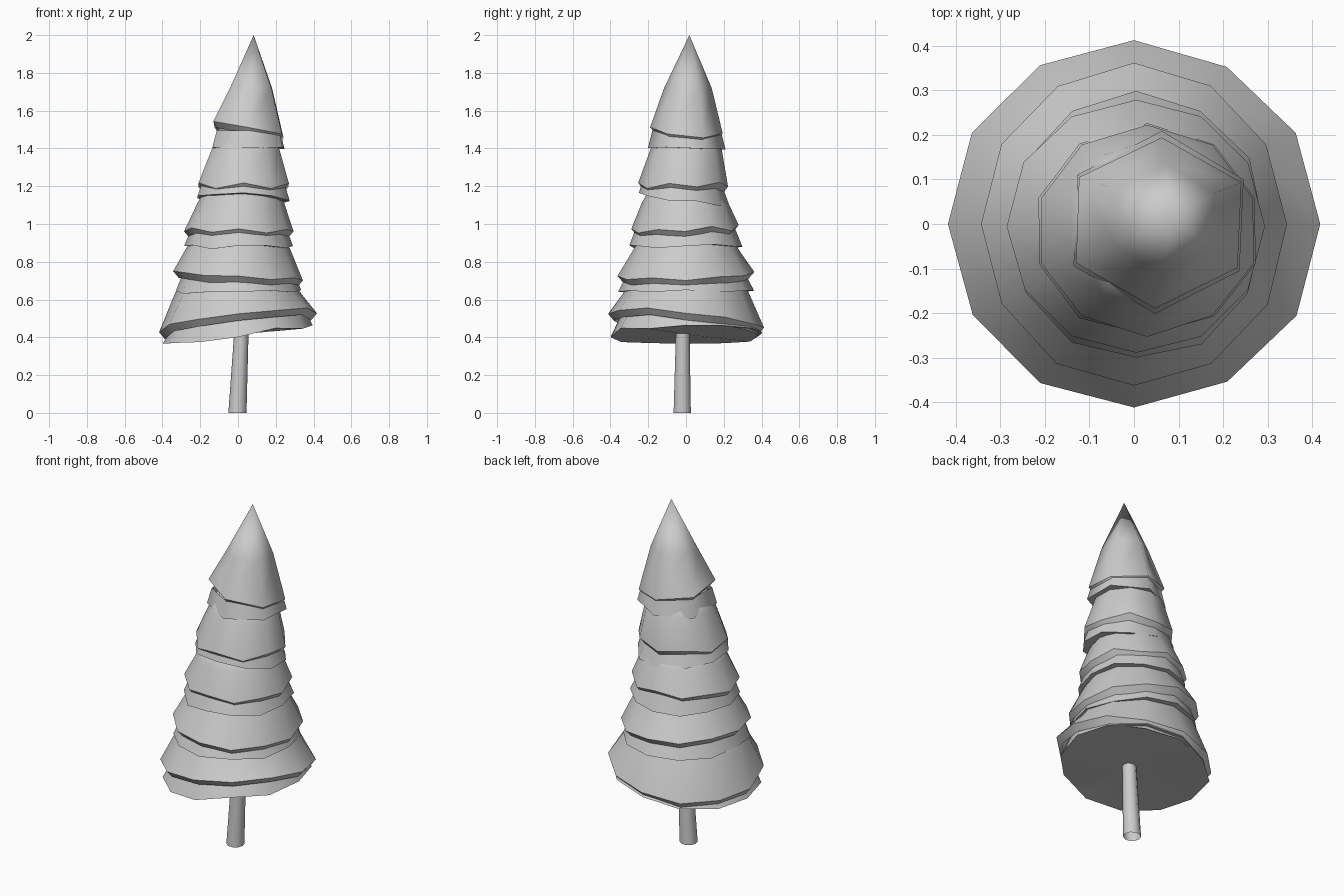
import bpy, bmesh, math, random

if "Cube" in bpy.data.objects:
    bpy.data.objects.remove(bpy.data.objects["Cube"])
random.seed(4)


def ring(bm, n, phase, cx, cy, rx, ry, z, tx=0, ty=0, jit=0, rjit=0, zig=0):
    """Ring of vertices on a tilted, slightly ragged ellipse."""
    out = []
    for i in range(n):
        a = math.radians(phase) + 2 * math.pi * i / n
        c, s = math.cos(a), math.sin(a)
        k = 1 + random.uniform(-rjit, rjit)
        dz = random.uniform(-jit, jit) + (zig if i % 2 else -zig)
        out.append(bm.verts.new((cx + rx * c * k, cy + ry * s * k,
                                 z + tx * c + ty * s + dz)))
    return out


def bridge(bm, lower, upper):
    n = len(lower)
    for i in range(n):
        j = (i + 1) % n
        bm.faces.new((lower[i], lower[j], upper[j], upper[i]))


def crease(bm, loop):
    """Keep the edges around a ring sharp."""
    for i, v in enumerate(loop):
        e = bm.edges.get((v, loop[(i + 1) % len(loop)]))
        e.smooth = False


def finish(bm, name, angle=65):
    bmesh.ops.recalc_face_normals(bm, faces=bm.faces)
    me = bpy.data.meshes.new(name)
    bm.to_mesh(me)
    bm.free()
    ob = bpy.data.objects.new(name, me)
    bpy.context.collection.objects.link(ob)
    bpy.ops.object.select_all(action='DESELECT')
    ob.select_set(True)
    bpy.context.view_layer.objects.active = ob
    bpy.ops.object.shade_smooth_by_angle(angle=math.radians(angle), keep_sharp_edges=True)


def upper_cap(name, n, phase, c, r, edge, zig, shoulder, top, tip=None):
    """Sloping upper layer: inward lip, ragged outer edge, shoulder, top or tip."""
    bm = bmesh.new()
    z, tx, ty = edge
    outer = ring(bm, n, phase, *c, *r, z, tx, ty, 0.006, 0.008, zig)
    f = 1 - 0.030 / r[0]
    lip = [bm.verts.new((c[0] + (v.co.x - c[0]) * f,
                         c[1] + (v.co.y - c[1]) * f, v.co.z - 0.036)) for v in outer]
    sh = ring(bm, n, phase, *shoulder[:2], shoulder[2], shoulder[2], shoulder[3])
    bridge(bm, lip, outer)
    bridge(bm, outer, sh)
    if tip:
        t = bm.verts.new(tip)
        for i in range(n):
            bm.faces.new((sh[i], sh[(i + 1) % n], t))
    else:
        tp = ring(bm, n, phase, *shoulder[:2], top[0], top[0], top[1])
        bridge(bm, sh, tp)
        bm.faces.new(tp)
    crease(bm, outer)
    finish(bm, name)


def lower_skirt(name, n, phase, c, r, edge, rise):
    """Ragged skirt peeking out below the cap, closed underneath."""
    bm = bmesh.new()
    z, tx, ty = edge
    rim = ring(bm, n, phase, *c, *r, z, tx, ty, 0.012, 0.02)
    up = ring(bm, n, phase, *c, r[0] * 0.87, r[1] * 0.87, z + rise, tx, ty)
    bridge(bm, rim, up)
    mid = bm.verts.new((c[0], c[1], z + 0.005))
    for i in range(n):
        bm.faces.new((rim[(i + 1) % n], rim[i], mid))
    crease(bm, rim)
    finish(bm, name)


# tiers: sides, phase, centre, cap radii, cap edge (z, tilt x, tilt y), zigzag,
#        shoulder (x, y, r, z), top (r, z), skirt radii, skirt edge, tip
tiers = [
    (12, 0, (0, 0), (.42, .41), (.485, .05, -.04), .003,
     (0, 0, .335, .63), (.27, .74), (.40, .40), (.41, .055, .0), None),
    (12, 0, (0, 0), (.345, .36), (.73, -.022, .010), .006,
     (0, 0, .275, .87), (.22, .96), (.335, .355), (.645, .005, 0), None),
    (12, 0, (.005, -.005), (.29, .285), (.97, 0, .01), .010,
     (.015, -.005, .23, 1.11), (.18, 1.2), (.288, .30), (.88, 0, .005), None),
    (10, 18, (.03, -.015), (.25, .237), (1.205, 0, 0), .013,
     (.04, 0, .19, 1.39), (.14, 1.48), (.255, .238), (1.13, -.01, -.03), None),
    (6, 28, (.055, .003), (.21, .192), (1.495, -.037, -.015), .003,
     (.069, .010, .126, 1.72), None, (.218, .208), (1.395, 0, 0), (.083, .018, 2.0)),
]
for i, (n, ph, c, r, edge, zig, sh, top, sr, se, tip) in enumerate(tiers, 1):
    upper_cap(f"tier_{i}_cap", n, ph, c, r, edge, zig, sh, top, tip)
    lower_skirt(f"tier_{i}_skirt", n, ph, c, sr, se, .10)

# trunk: slightly leaning, tapered, open at the foot
bm = bmesh.new()
a = ring(bm, 10, 0, -.003, -.02, .048, .048, 0)
b = ring(bm, 10, 0, .02, -.017, .037, .037, .47)
bridge(bm, a, b)
finish(bm, "trunk", 50)
